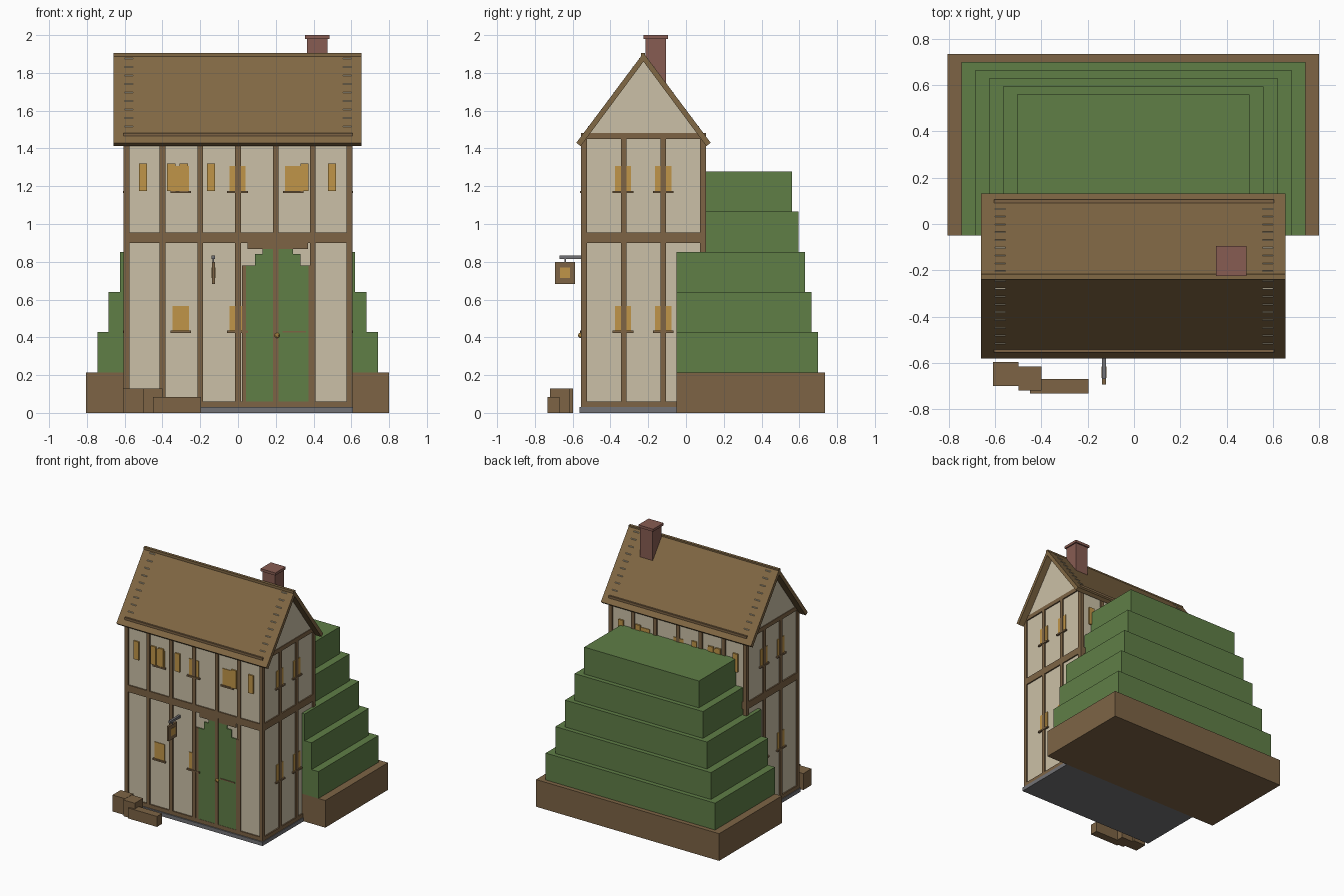
import bpy, bmesh

if "Cube" in bpy.data.objects:
    bpy.data.objects.remove(bpy.data.objects["Cube"])


def material(name, rgb):
    m = bpy.data.materials.new(name)
    m.diffuse_color = (*rgb, 1)
    m.use_nodes = True
    m.node_tree.nodes["Principled BSDF"].inputs["Base Color"].default_value = m.diffuse_color
    return m


PLASTER = material("plaster", (0.60, 0.53, 0.385))
TIMBER = material("timber", (0.205, 0.127, 0.060))
ROOF = material("roof_brown", (0.22, 0.138, 0.058))
GREEN = material("grass_green", (0.115, 0.21, 0.062))
GOLD = material("window_gold", (0.53, 0.30, 0.065))
BRICK = material("brick", (0.245, 0.107, 0.085))
STONE = material("stone_grey", (0.17, 0.17, 0.18))

YC = -0.225  # depth of the ridge and centre plane of the house
X, Y = 0.605, 0.33  # half sizes of the house over its timbers


def finish(name, bm, mat):
    bmesh.ops.recalc_face_normals(bm, faces=bm.faces)
    me = bpy.data.meshes.new(name)
    bm.to_mesh(me)
    bm.free()
    me.materials.append(mat)
    ob = bpy.data.objects.new(name, me)
    bpy.context.collection.objects.link(ob)
    return ob


def boxes(name, mat, items):
    """One object of boxes given as (x0, x1, y0, y1, z0, z1)."""
    bm = bmesh.new()
    for x0, x1, y0, y1, z0, z1 in items:
        for v in bmesh.ops.create_cube(bm, size=1)["verts"]:
            v.co = (x0 if v.co.x < 0 else x1,
                    y0 if v.co.y < 0 else y1,
                    z0 if v.co.z < 0 else z1)
    return finish(name, bm, mat)


def prism(name, mat, profile, x0, x1):
    """Extrude a (y, z) profile along x."""
    bm = bmesh.new()
    f = bm.faces.new([bm.verts.new((x0, y, z)) for y, z in profile])
    r = bmesh.ops.extrude_face_region(bm, geom=[f])
    for v in r["geom"]:
        if isinstance(v, bmesh.types.BMVert):
            v.co.x = x1
    return finish(name, bm, mat)


def facade(x0, x1, z0, z1, out, back=False):
    """Plate on the front or back wall, standing out from the plaster."""
    if back:
        return (x0, x1, YC + 0.30, YC + 0.32 + out, z0, z1)
    return (x0, x1, YC - 0.32 - out, YC - 0.30, z0, z1)


def flank(y0, y1, z0, z1, out, s):
    """Plate on a side wall; s is 1 for right and -1 for left."""
    a, b = sorted((s * 0.58, s * (0.595 + out)))
    return (a, b, y0, y1, z0, z1)


# Stepped hill on an earth base
boxes("earth_base", TIMBER, [(-0.805, 0.80, -0.05, 0.735, 0, 0.215)])
boxes("hill_steps", GREEN, [
    (-0.745 + 0.06 * i, 0.74 - 0.06 * i, -0.05, 0.70 - 0.035 * i,
     0.215 + 0.2125 * i, 0.215 + 0.2125 * (i + 1)) for i in range(5)])

# House body and foundation
boxes("foundation", STONE, [(-0.61, 0.61, YC - 0.34, -0.05, 0, 0.03)])
boxes("plaster_walls", PLASTER, [(-0.595, 0.595, YC - 0.32, YC + 0.32, 0.03, 1.46)])

# Horizontal timber bands and upright posts on all four sides
boxes("timber_bands", TIMBER, [
    (-X, X, YC - Y, YC + Y, z0, z1)
    for z0, z1 in ((0.03, 0.06), (0.90, 0.955), (1.45, 1.483))])
posts = [facade(x - 0.015, x + 0.015, 0.03, 1.46, 0.01, b)
         for x in (-0.59, -0.40, -0.20, 0, 0.20, 0.395, 0.59) for b in (False, True)]
posts += [flank(y - 0.015, y + 0.015, 0.03, 1.46, 0.01, s)
          for y in (YC - 0.315, YC - 0.105, YC + 0.105, YC + 0.315) for s in (-1, 1)]
boxes("timber_posts", TIMBER, posts)

# Gable ends built of stacked courses that just break through the roof
courses = []
for i in range(9):
    z = 1.475 + 0.045 * i
    half = (1.905 - (z + 0.045)) / 1.338 + 0.005
    for x0, x1 in ((-0.60, -0.555), (0.555, 0.60)):
        courses.append((x0, x1, YC - half, YC + half, z, z + 0.045))
boxes("gable_walls", PLASTER, courses)

# Roof slopes and ridge
for name, s in (("roof_front", -1), ("roof_back", 1)):
    prism(name, ROOF, [(YC, 1.905), (YC + s * 0.356, 1.43),
                       (YC + s * 0.333, 1.412), (YC, 1.86)], -0.66, 0.655)
boxes("roof_ridge", ROOF, [(-0.66, 0.655, YC - 0.014, YC + 0.008, 1.882, 1.906)])

# Chimney
boxes("chimney", BRICK, [(0.365, 0.475, -0.215, -0.105, 1.68, 1.98),
                         (0.355, 0.485, -0.225, -0.095, 1.98, 2.0)])

# Windows, sills and narrow shutters
panes, sills, shutters = [], [], []


def window(c, z, plate, side):
    panes.append(plate(c - 0.043, c + 0.043, z, z + 0.13, 0.005, side))
    sills.append(plate(c - 0.055, c + 0.055, z - 0.012, z, 0.015, side))


for b in (False, True):
    for x in (-0.303, -0.003, 0.293):
        window(x, 1.176, facade, b)
    for x in (-0.503, -0.353, -0.288, -0.143, 0.352, 0.498):
        shutters.append(facade(x - 0.022, x + 0.022, 1.176, 1.32, 0.012, b))
for x in (-0.303, -0.003):
    window(x, 0.435, facade, False)
for s in (-1, 1):
    for y in (-0.333, -0.12):
        for z in (0.435, 1.176):
            window(y, z, flank, s)
boxes("window_panes", GOLD, panes)
boxes("window_sills", TIMBER, sills)
boxes("shutters", GOLD, shutters)

# Double door with a stepped arch, frame, knob and handle
boxes("door", GREEN, [facade(0.04, 0.38, 0.06, 0.78, 0.008),
                      facade(0.09, 0.33, 0.78, 0.84, 0.008),
                      facade(0.13, 0.29, 0.84, 0.87, 0.008)])
boxes("door_frame", TIMBER, [facade(0.02, 0.042, 0.06, 0.78, 0.012),
                             facade(0.373, 0.395, 0.06, 0.78, 0.012),
                             facade(0.05, 0.37, 0.868, 0.90, 0.009),
                             facade(0.235, 0.36, 0.425, 0.433, 0.014)])
bm = bmesh.new()
bmesh.ops.create_icosphere(bm, subdivisions=2, radius=0.014)
bmesh.ops.translate(bm, verts=bm.verts, vec=(0.207, -0.558, 0.41))
finish("door_knob", bm, GOLD)

# Hanging sign on a bracket
boxes("sign_bracket", STONE, [(-0.139, -0.121, -0.67, -0.54, 0.815, 0.833),
                              (-0.134, -0.126, -0.644, -0.636, 0.795, 0.82)])
boxes("sign_board", TIMBER, [(-0.138, -0.122, -0.693, -0.588, 0.683, 0.798)])
boxes("sign_emblem", GOLD, [(-0.141, -0.119, -0.666, -0.615, 0.713, 0.77)])

# Crates by the front wall
boxes("crates", TIMBER, [(-0.61, -0.50, -0.70, -0.597, 0, 0.13),
                         (-0.50, -0.40, -0.72, -0.615, 0, 0.128),
                         (-0.45, -0.197, -0.733, -0.67, 0, 0.083)])
